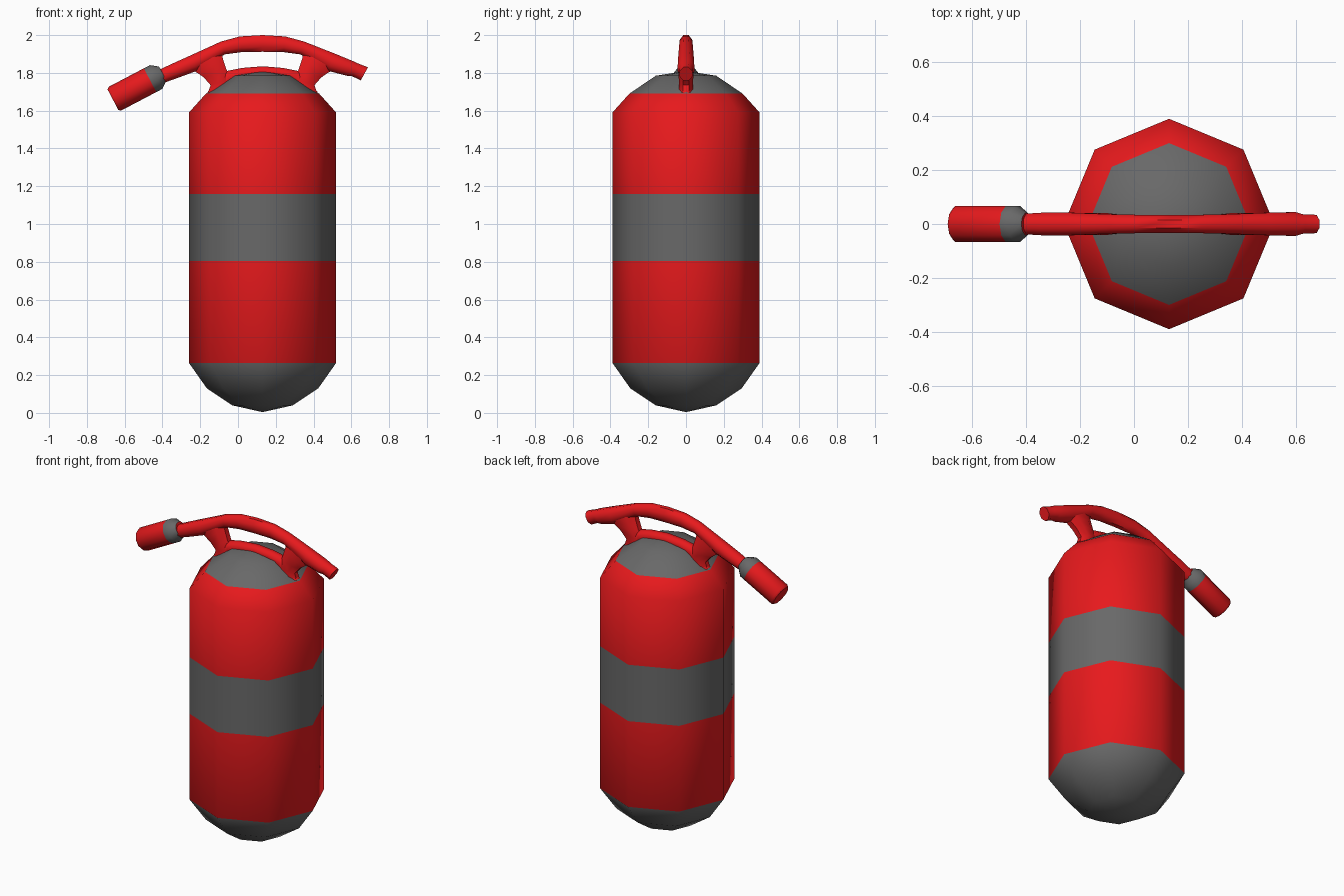
import bpy, bmesh, math
from mathutils import Vector

if "Cube" in bpy.data.objects:
    bpy.data.objects.remove(bpy.data.objects["Cube"])

CX = 0.13  # tank axis


def material(name, rgb):
    m = bpy.data.materials.new(name)
    m.diffuse_color = (*rgb, 1)
    m.use_nodes = True
    m.node_tree.nodes["Principled BSDF"].inputs["Base Color"].default_value = m.diffuse_color
    return m


RED = material("red_paint", (0.8, 0.01, 0.012))
GREY = material("dark_grey", (0.14, 0.14, 0.14))


def loft(name, sections, sides=8, flat=True, grey=()):
    """Skin rings. Each section: two opposite edge points in xz, half width in y.
    flat: polygon flats (not corners) touch the edge points. grey: grey segments."""
    off = math.pi / sides if flat else 0
    k = 1 / math.cos(off)
    bm = bmesh.new()
    rings = []
    for (ax, az), (bx, bz), w in sections:
        c = Vector(((ax + bx) / 2, 0, (az + bz) / 2))
        u = Vector((ax, 0, az)) - c
        ring = []
        for i in range(sides):
            t = off + 2 * math.pi * i / sides
            ring.append(bm.verts.new(c + u * k * math.cos(t) + Vector((0, k * w * math.sin(t), 0))))
        rings.append(ring)
    for s, (r0, r1) in enumerate(zip(rings, rings[1:])):
        for i in range(sides):
            j = (i + 1) % sides
            f = bm.faces.new((r0[i], r0[j], r1[j], r1[i]))
            f.material_index = 1 if s in grey else 0
    bm.faces.new(rings[0])
    bm.faces.new(rings[-1])
    bmesh.ops.remove_doubles(bm, verts=bm.verts, dist=0.0005)
    bmesh.ops.recalc_face_normals(bm, faces=bm.faces)
    me = bpy.data.meshes.new(name)
    bm.to_mesh(me)
    bm.free()
    me.materials.append(RED)
    me.materials.append(GREY)
    ob = bpy.data.objects.new(name, me)
    bpy.context.collection.objects.link(ob)
    bpy.ops.object.select_all(action='DESELECT')
    ob.select_set(True)
    bpy.context.view_layer.objects.active = ob
    bpy.ops.object.shade_smooth_by_angle(angle=math.radians(50))
    return ob


# Tank: eight-sided, with grey base, middle band and dome
profile = [(0.0001, 0.004), (0.16, 0.04), (0.295, 0.13), (0.39, 0.265), (0.39, 0.805),
           (0.39, 1.16), (0.39, 1.59), (0.3, 1.69), (0.16, 1.785), (0.0001, 1.81)]
loft("tank", [((CX - r, z), (CX + r, z), r) for r, z in profile],
     flat=False, grey=(0, 1, 2, 4, 7, 8))

# Curved carrying arm, top edge / bottom edge
loft("handle_arm", [
    ((-0.42, 1.815), (-0.385, 1.75), 0.038),
    ((-0.35, 1.848), (-0.315, 1.775), 0.042),
    ((-0.25, 1.893), (-0.22, 1.81), 0.042),
    ((-0.09, 1.966), (-0.07, 1.898), 0.036),
    ((0.01, 1.993), (0.02, 1.91), 0.034),
    ((0.13, 2.0), (0.13, 1.912), 0.034),
    ((0.25, 1.993), (0.24, 1.91), 0.034),
    ((0.35, 1.966), (0.33, 1.898), 0.036),
    ((0.51, 1.903), (0.48, 1.81), 0.042),
    ((0.61, 1.862), (0.575, 1.785), 0.044),
    ((0.635, 1.85), (0.605, 1.782), 0.036),
    ((0.688, 1.83), (0.65, 1.76), 0.034)])

# Two mirrored posts, outer edge / inner edge
post = [((-0.27, 1.83), (-0.09, 1.925), 0.034), ((-0.215, 1.80), (-0.08, 1.875), 0.04),
        ((-0.18, 1.775), (-0.06, 1.815), 0.04), ((-0.145, 1.735), (-0.03, 1.77), 0.036),
        ((-0.16, 1.69), (-0.05, 1.69), 0.036)]
loft("left_post", post)
loft("right_post", [((2 * CX - a[0], a[1]), (2 * CX - b[0], b[1]), w) for a, b, w in post])

# Strap lying over the dome
half = [((-0.16, 1.7), (-0.1, 1.66), 0.034), ((-0.07, 1.808), (-0.03, 1.74), 0.034),
        ((0.02, 1.826), (0.035, 1.765), 0.034)]
mirrored = [((2 * CX - a[0], a[1]), (2 * CX - b[0], b[1]), w) for a, b, w in reversed(half)]
loft("dome_strap", half + [((CX, 1.835), (CX, 1.775), 0.034)] + mirrored)

# Nozzle: tilted cylinder with a tapered grey collar
start, axis = Vector((-0.662, 1.658)), Vector((0.885, 0.465))
side = Vector((-axis.y, axis.x))
rings = [(0, 0.062), (0.012, 0.071), (0.222, 0.071), (0.258, 0.071), (0.298, 0.042)]
loft("nozzle", [(tuple(start + axis * d + side * r), tuple(start + axis * d - side * r), r)
                for d, r in rings], sides=10, flat=False, grey=(2, 3))
